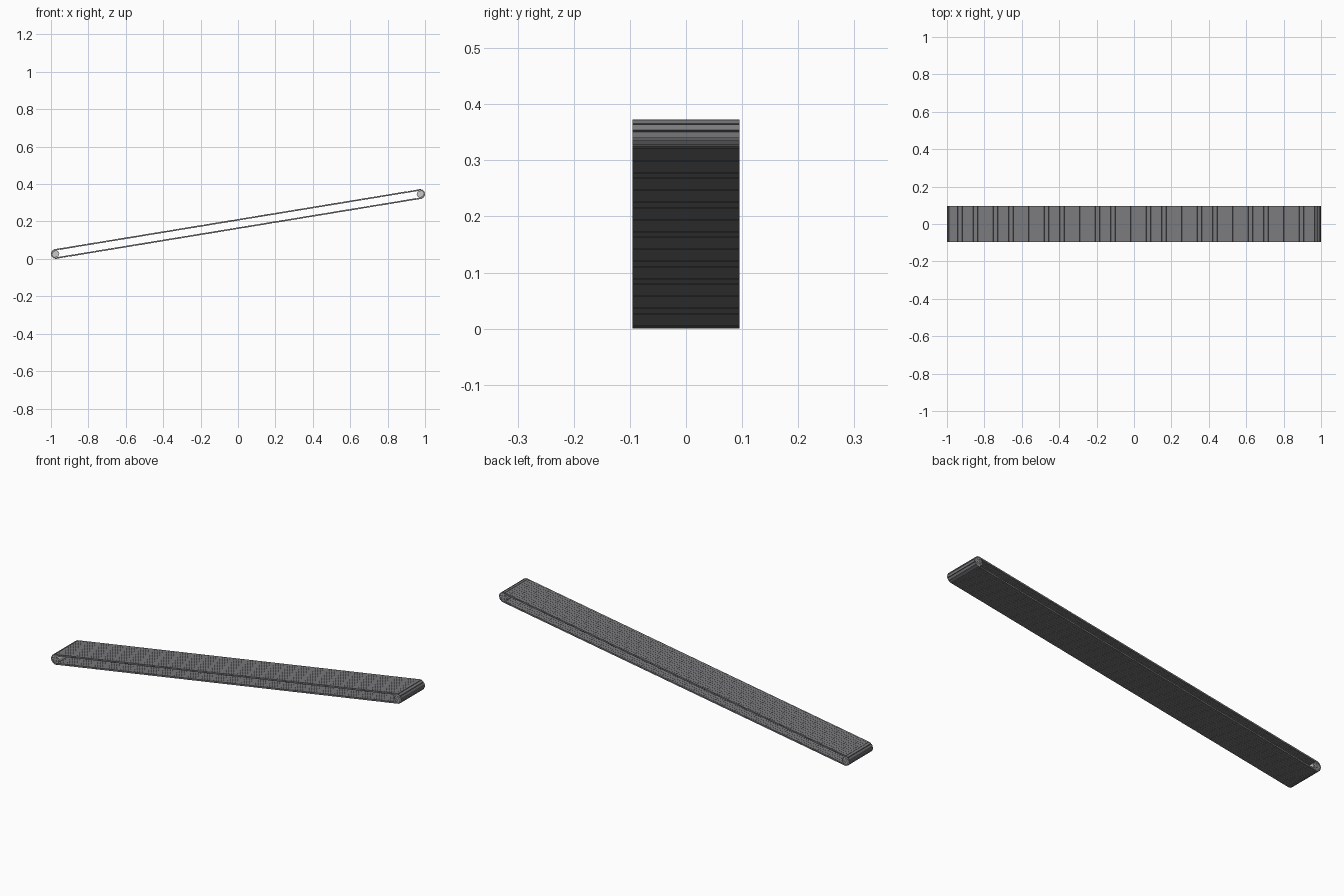
import bpy, bmesh, math
from mathutils import Matrix, Vector

if "Cube" in bpy.data.objects:
    bpy.data.objects.remove(bpy.data.objects["Cube"])

HALF_Y = 0.095            # half belt width
CX, Z0, Z1 = 0.9735, 0.0266, 0.3464   # roller centres
R = 0.0221                # belt mid-line radius
THICK = 0.008             # slat thickness

a = Vector((-CX, 0, Z0))
b = Vector((CX, 0, Z1))
run = (b - a).length
d = (b - a).normalized()
n = Vector((-d.z, 0, d.x))          # upward normal of the carrying run
arc = math.pi * R
total = 2 * (run + arc)
COUNT = 340
pitch = total / COUNT

rubber = bpy.data.materials.new("dark_rubber")
rubber.diffuse_color = (0.195, 0.195, 0.207, 1)
rubber.use_nodes = True
rubber.node_tree.nodes["Principled BSDF"].inputs["Base Color"].default_value = rubber.diffuse_color


def finish(bm, name):
    bmesh.ops.recalc_face_normals(bm, faces=bm.faces[:])
    me = bpy.data.meshes.new(name)
    bm.to_mesh(me)
    bm.free()
    ob = bpy.data.objects.new(name, me)
    bpy.context.collection.objects.link(ob)
    return ob


def belt_point(s):
    """Position, tangent and outward normal at distance s round the loop."""
    if s < run:
        return a + n * R + d * s, d, n
    s -= run
    if s < arc:
        t = s / R
        out = n * math.cos(t) + d * math.sin(t)
        return b + out * R, d * math.cos(t) - n * math.sin(t), out
    s -= arc
    if s < run:
        return b - n * R - d * s, -d, -n
    t = (s - run) / R
    out = -n * math.cos(t) - d * math.sin(t)
    return a + out * R, n * math.sin(t) - d * math.cos(t), out


# belt: a closed loop of narrow cross slats
bm = bmesh.new()
for i in range(COUNT):
    p, t, out = belt_point((i + 0.5) * pitch)
    side = out.cross(t)
    m = Matrix((t, side, out)).transposed().to_4x4()
    m.translation = p
    size = Matrix.Diagonal((pitch * 0.95, 2 * HALF_Y, THICK, 1))
    bmesh.ops.create_cube(bm, size=1, matrix=m @ size)
finish(bm, "belt_slats").data.materials.append(rubber)


def roller(name, centre):
    # lathe profile: shaft end, recessed face, rim and drum
    prof = [(0, -0.094), (0.006, -0.094), (0.006, -0.088), (0.014, -0.088),
            (0.014, -0.094), (0.018, -0.094)]
    prof += [(r, -y) for r, y in reversed(prof)]
    bm = bmesh.new()
    vs = [bm.verts.new((r, y, 0)) for r, y in prof]
    es = [bm.edges.new(e) for e in zip(vs, vs[1:])]
    bmesh.ops.spin(bm, geom=vs + es, cent=(0, 0, 0), axis=(0, 1, 0),
                   angle=2 * math.pi, steps=24)
    bmesh.ops.remove_doubles(bm, verts=bm.verts[:], dist=1e-5)
    # spokes across the recessed end faces
    for y in (-0.090, 0.090):
        for k in range(4):
            m = (Matrix.Rotation(k * math.pi / 2, 4, 'Y')
                 @ Matrix.Translation((0.010, y, 0))
                 @ Matrix.Diagonal((0.009, 0.005, 0.003, 1)))
            bmesh.ops.create_cube(bm, size=1, matrix=m)
    ob = finish(bm, name)
    ob.location = centre
    bpy.ops.object.select_all(action='DESELECT')
    ob.select_set(True)
    bpy.context.view_layer.objects.active = ob
    bpy.ops.object.shade_smooth_by_angle(angle=math.radians(30))


roller("lower_roller", a)
roller("upper_roller", b)
